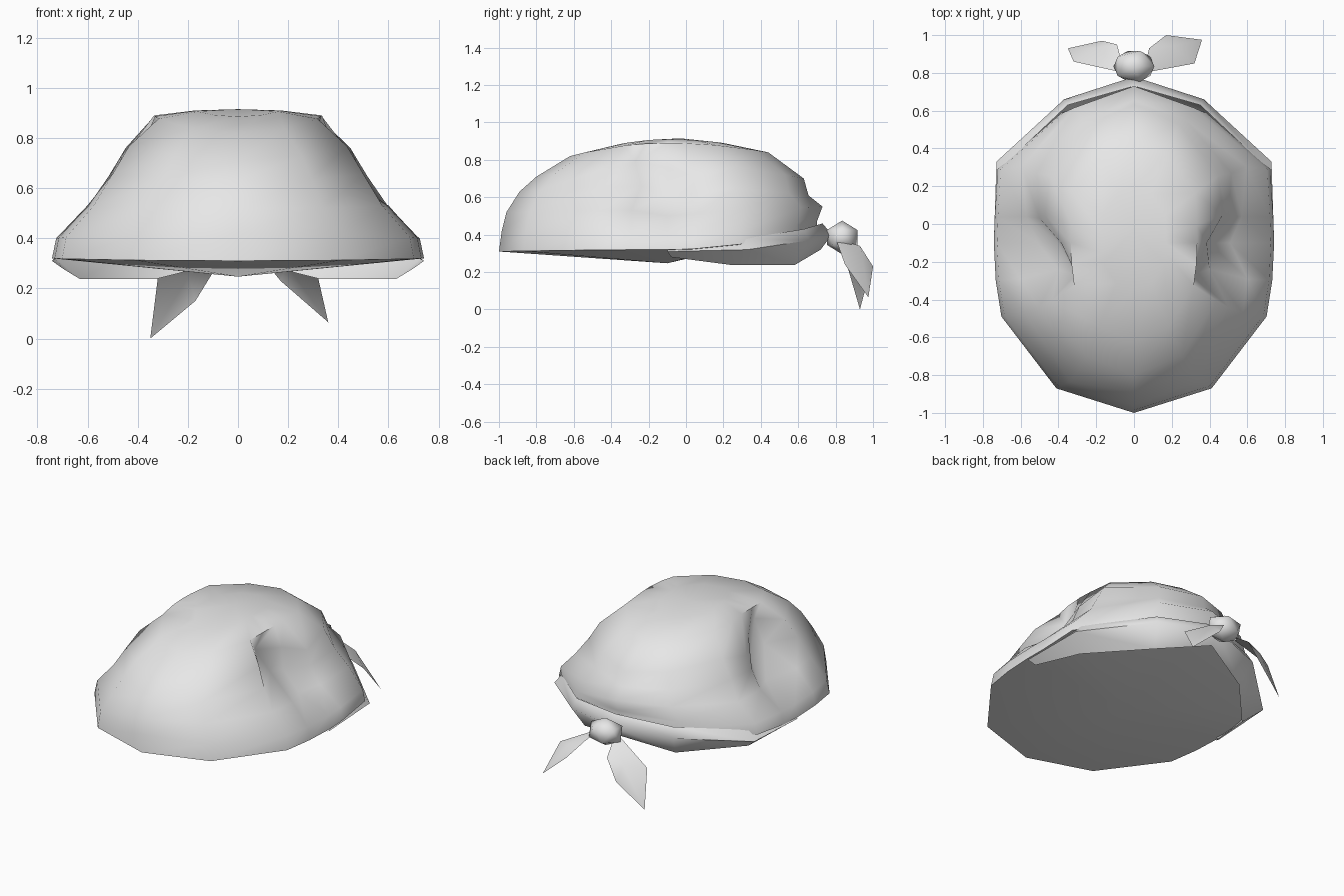
import bpy
import bmesh
import math

cube = bpy.data.objects.get("Cube")
if cube:
    bpy.data.objects.remove(cube, do_unlink=True)

cloth = bpy.data.materials.new("pale_grey_cloth")
cloth.use_nodes = True
grey = (0.8, 0.8, 0.8, 1)
cloth.diffuse_color = grey
cloth.node_tree.nodes["Principled BSDF"].inputs["Base Color"].default_value = grey


def finish(bm, name, angle=70):
    """Turn a bmesh into a smooth shaded cloth object."""
    bmesh.ops.recalc_face_normals(bm, faces=bm.faces[:])
    mesh = bpy.data.meshes.new(name)
    bm.to_mesh(mesh)
    bm.free()
    mesh.materials.append(cloth)
    obj = bpy.data.objects.new(name, mesh)
    bpy.context.collection.objects.link(obj)
    bpy.ops.object.select_all(action="DESELECT")
    obj.select_set(True)
    bpy.context.view_layer.objects.active = obj
    bpy.ops.object.shade_smooth_by_angle(angle=math.radians(angle))
    return obj


def mirrored(half, closed):
    """Extend a half row of points, ending on the centre plane, to both sides."""
    other = [(-x, y, z) for x, y, z in reversed(half[:-1])]
    return half + (other[:-1] if closed else other)


def loft(bm, rows, closed):
    """Join rows of points with quads and return the rows of vertices."""
    grid = [[bm.verts.new(p) for p in row] for row in rows]
    count = len(grid[0])
    for low, high in zip(grid, grid[1:]):
        for i in range(count if closed else count - 1):
            j = (i + 1) % count
            bm.faces.new((low[i], low[j], high[j], high[i]))
    return grid


def fan(bm, loop, tip):
    """Close a loop of vertices to a single point."""
    centre = bm.verts.new(tip)
    for i, v in enumerate(loop):
        bm.faces.new((v, loop[(i + 1) % len(loop)], centre))


# Crown: one half outline in plan, resized for each ring
outline = [(0, -1), (.41, -.87), (.70, -.49), (.73, -.3), (.74, -.1),
           (.735, .05), (.72, .33), (.38, .66), (0, .78)]
MID = -.1

# half width, front y, back y, front z, side z, back z
rings = [(.742, -1, .70, .31, .32, .44),
         (.725, -.985, .70, .42, .40, .47),
         (.61, -.96, .73, .52, .53, .55),
         (.53, -.89, .655, .63, .66, .61),
         (.46, -.80, .63, .71, .78, .70),
         (.335, -.62, .44, .82, .89, .84),
         (.17, -.35, .2, .885, .91, .89)]

# Side hollows: pushed-in points by ring and column
hollow = {(4, 3): (.31, -.27, .79), (4, 4): (.385, -.1, .76), (4, 5): (.47, .05, .71),
          (3, 3): (.40, -.24, .66), (3, 4): (.40, -.1, .62), (3, 5): (.50, .03, .62),
          (2, 4): (.51, -.1, .50), (2, 5): (.57, .04, .51)}


def ring_point(ring, column):
    if (ring, column) in hollow:
        return hollow[ring, column]
    width, front, back, z_front, z_side, z_back = rings[ring]
    x, y = outline[column]
    end, z_end, full = (front, z_front, outline[0][1]) if y < MID else (back, z_back, outline[-1][1])
    t = (y - MID) / (full - MID)
    return (x / .74 * width, MID + t * (end - MID), z_side + (z_end - z_side) * t * t)


bm = bmesh.new()
rows = [mirrored([ring_point(r, c) for c in range(len(outline))], True)
        for r in range(len(rings))]
grid = loft(bm, rows, True)
fan(bm, grid[-1], (0, -.03, .915))
finish(bm, "crown")

# Underside: shallow sheet that sags in the middle
bm = bmesh.new()
fan(bm, [bm.verts.new(p) for p in rows[0]], (0, MID, .247))
finish(bm, "underside")

# Tied band: folded strip round the back
fold = [[(.72, -.1, .32), (.68, .32, .38), (.35, .63, .43), (0, .73, .46)],
        [(.742, -.1, .31), (.728, .33, .32), (.37, .66, .37), (0, .78, .40)],
        [(.70, -.08, .28), (.63, .25, .237), (.33, .58, .237), (0, .72, .32)]]
bm = bmesh.new()
loft(bm, [mirrored(row, False) for row in fold], False)
finish(bm, "back_band")

# Knot
bm = bmesh.new()
bmesh.ops.create_icosphere(bm, subdivisions=1, radius=1)
for v in bm.verts:
    v.co = (v.co.x * .12, .835 + v.co.y * .095, .385 + v.co.z * .09)
finish(bm, "knot")

# Loose cloth ends: folded leaves with a raised middle
ends = {"left_tail": [(.05, .80, .38), (.32, .85, .24), (.36, .975, .065),
                      (.17, 1, .23), (.08, .93, .34)],
        "right_tail": [(-.05, .80, .38), (-.32, .86, .24), (-.35, .93, 0),
                       (-.17, .97, .15), (-.09, .95, .28)]}
for name, edge in ends.items():
    bm = bmesh.new()
    middle = [sum(p[i] for p in edge) / len(edge) for i in range(3)]
    fan(bm, [bm.verts.new(p) for p in edge], (middle[0], middle[1] + .03, middle[2] + .04))
    finish(bm, name)
